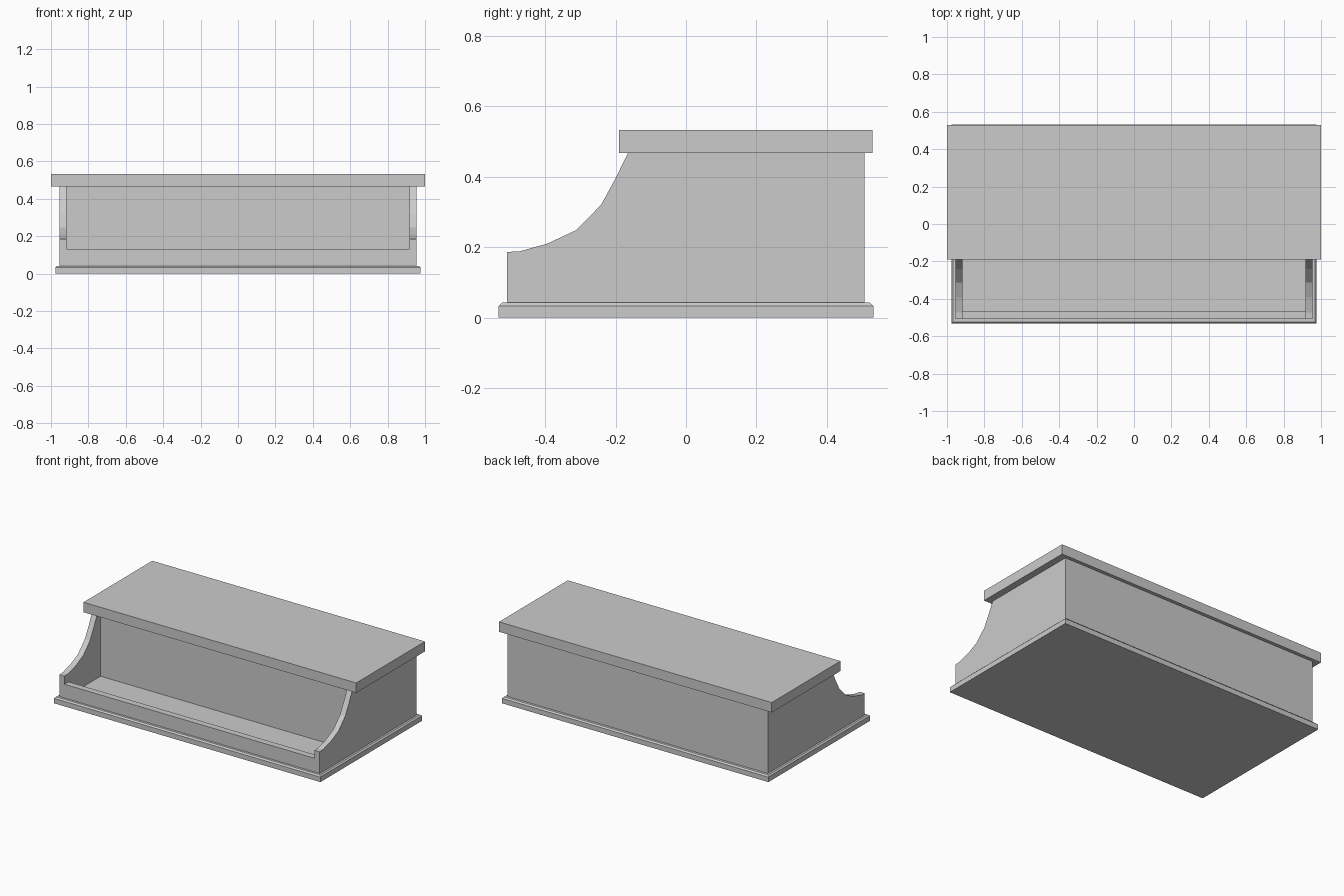
import bpy, bmesh

if "Cube" in bpy.data.objects:
    bpy.data.objects.remove(bpy.data.objects["Cube"])


def prism(name, profile, half_width):
    """Extrude a closed (y, z) profile along x, centred on x = 0."""
    bm = bmesh.new()
    face = bm.faces.new([bm.verts.new((-half_width, y, z)) for y, z in profile])
    ext = bmesh.ops.extrude_face_region(bm, geom=[face])
    verts = [g for g in ext["geom"] if isinstance(g, bmesh.types.BMVert)]
    bmesh.ops.translate(bm, verts=verts, vec=(2 * half_width, 0, 0))
    bmesh.ops.recalc_face_normals(bm, faces=bm.faces)
    mesh = bpy.data.meshes.new(name)
    bm.to_mesh(mesh)
    bm.free()
    obj = bpy.data.objects.new(name, mesh)
    bpy.context.collection.objects.link(obj)
    return obj


def rect(y0, y1, z0, z1):
    return [(y0, z0), (y1, z0), (y1, z1), (y0, z1)]


# Plinth with a chamfered top rim
plinth = prism("plinth", rect(-0.532, 0.532, 0, 0.042), 0.977)
bm = bmesh.new()
bm.from_mesh(plinth.data)
rim = [e for e in bm.edges if all(v.co.z > 0.04 for v in e.verts)]
bmesh.ops.bevel(bm, geom=rim, offset=0.009, segments=1, affect="EDGES")
bm.to_mesh(plinth.data)
bm.free()

# Body: side outline with the scooped front
body = prism("counter_body", [
    (-0.508, 0.02), (0.507, 0.02), (0.507, 0.467), (-0.165, 0.467),
    (-0.2, 0.395), (-0.241, 0.32), (-0.312, 0.248), (-0.393, 0.21),
    (-0.472, 0.188), (-0.508, 0.186)], 0.955)

# Open tray between the side cheeks, behind the low front lip
cutter = prism("tray_cutter", [
    (-0.6, 0.133), (-0.465, 0.133), (-0.465, -0.1), (-0.13, -0.1),
    (-0.13, 0.6), (-0.6, 0.6)], 0.917)
cutter.hide_render = True
cut = body.modifiers.new("tray", "BOOLEAN")
cut.operation = "DIFFERENCE"
cut.solver = "EXACT"
cut.object = cutter
bpy.context.view_layer.objects.active = body
bpy.ops.object.modifier_apply(modifier=cut.name)
bpy.data.objects.remove(cutter)

# Overhanging top slab
prism("top_slab", rect(-0.19, 0.53, 0.467, 0.533), 1.0)
